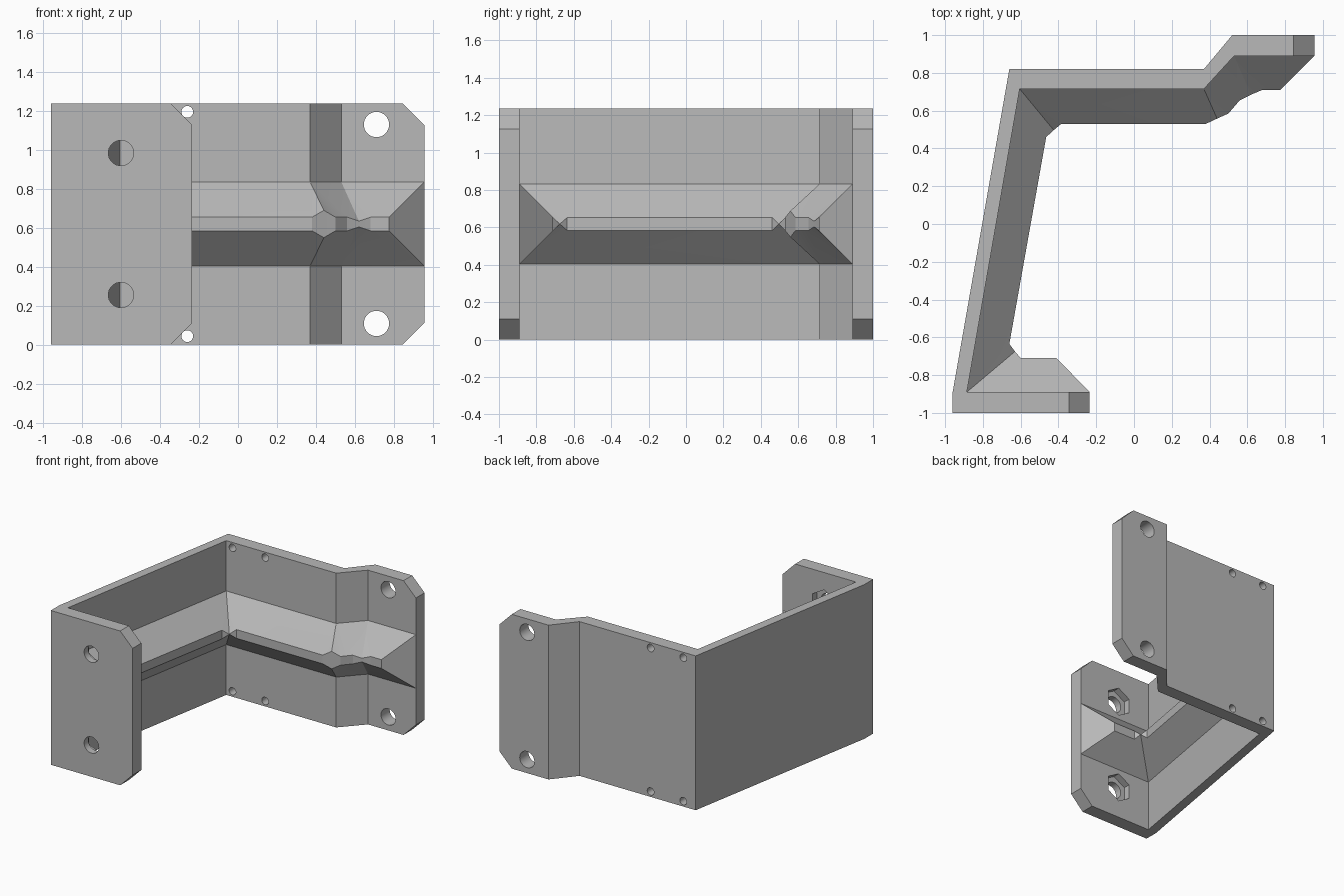
import bpy, bmesh, math
from mathutils import Matrix

if "Cube" in bpy.data.objects:
    bpy.data.objects.remove(bpy.data.objects["Cube"])

H = 1.237
MID = H / 2

grey = bpy.data.materials.new("plain grey")
grey.use_nodes = True
color = (0.48, 0.48, 0.48, 1)
grey.diffuse_color = color
grey.node_tree.nodes["Principled BSDF"].inputs["Base Color"].default_value = color


def finish(bm, name):
    bmesh.ops.remove_doubles(bm, verts=bm.verts, dist=1e-4)
    bmesh.ops.dissolve_degenerate(bm, dist=1e-5, edges=bm.edges)
    bmesh.ops.recalc_face_normals(bm, faces=bm.faces)
    mesh = bpy.data.meshes.new(name)
    bm.to_mesh(mesh)
    bm.free()
    mesh.materials.append(grey)
    obj = bpy.data.objects.new(name, mesh)
    bpy.context.collection.objects.link(obj)
    return obj


def combine(target, other, operation):
    mod = target.modifiers.new(operation, "BOOLEAN")
    mod.operation = operation
    mod.solver = "EXACT"
    mod.object = other
    bpy.context.view_layer.objects.active = target
    bpy.ops.object.modifier_apply(modifier=mod.name)
    bpy.data.objects.remove(other)


def drill(target, x, z, y0, y1, radius, sides):
    bm = bmesh.new()
    place = Matrix.Translation((x, (y0 + y1) / 2, z)) @ Matrix.Rotation(math.pi / 2, 4, "X")
    bmesh.ops.create_cone(bm, cap_ends=True, segments=sides, radius1=radius,
                          radius2=radius, depth=y1 - y0, matrix=place)
    combine(target, finish(bm, "hole_cutter"), "DIFFERENCE")


def clip_corner(target, x, z, y):
    bm = bmesh.new()
    side = 0.11 * math.sqrt(2)
    place = (Matrix.Translation((x, y, z)) @ Matrix.Rotation(math.pi / 4, 4, "Y")
             @ Matrix.Diagonal((side, 0.3, side, 1)))
    bmesh.ops.create_cube(bm, size=1, matrix=place)
    combine(target, finish(bm, "corner_cutter"), "DIFFERENCE")


# Folded wall with two mounting flanges
inner = [(0.955, 0.89), (0.53, 0.89), (0.37, 0.715),
         (-0.605, 0.715), (-0.885, -0.89), (-0.235, -0.89)]
outer = [(-0.235, -1), (-0.96, -1), (-0.96, -0.89), (-0.66, 0.82),
         (0.37, 0.82), (0.52, 1), (0.955, 1)]
bm = bmesh.new()
floor = bm.faces.new([bm.verts.new((x, y, 0)) for x, y in inner + outer])
top = bmesh.ops.extrude_face_region(bm, geom=[floor])["geom"]
bmesh.ops.translate(bm, vec=(0, 0, H), verts=[v for v in top if isinstance(v, bmesh.types.BMVert)])
bracket = finish(bm, "bracket")

# Tapered stiffening rib: inner wall corner, ridge point, ridge half width
W = 0.035
stations = [
    (0, (0.775, 0.71), W), (1, (0.68, 0.71), W), (1, (0.62, 0.685), 0.015),
    (1, (0.56, 0.655), W), (2, (0.50, 0.585), W), (2, (0.44, 0.558), 0.07),
    (2, (0.38, 0.53), W), (3, (-0.385, 0.53), W), (3, (-0.425, 0.497), 0),
    (3, (-0.465, 0.46), W), (4, (-0.66, -0.635), W), (4, (-0.63, -0.675), 0),
    (4, (-0.60, -0.71), W), (5, (-0.41, -0.71), W)]
bm = bmesh.new()
rings = []
for corner, ridge, half in stations:
    base = inner[corner]
    rings.append([bm.verts.new((*p, MID + dz)) for p, dz in
                  ((base, 0.215), (ridge, half), (ridge, -half), (base, -0.215))])
for a, b in zip(rings, rings[1:]):
    for i in range(4):
        j = (i + 1) % 4
        bm.faces.new((a[i], a[j], b[j], b[i]))
bm.faces.new(rings[0])
bm.faces.new(rings[-1])
combine(bracket, finish(bm, "rib"), "UNION")

# Clipped flange corners
for z in (0, H):
    clip_corner(bracket, -0.235, z, -1)
    clip_corner(bracket, 0.955, z, 1)

# Holes and nut pockets, mirrored about mid height
for s in (-1, 1):
    drill(bracket, -0.6, MID + s * 0.364, -1.1, -0.8, 0.065, 32)
    drill(bracket, -0.6, MID + s * 0.364, -0.945, -0.8, 0.115, 6)
    drill(bracket, 0.71, MID + s * 0.51, 0.8, 1.1, 0.065, 32)
    for x in (-0.55, -0.26):
        drill(bracket, x, MID + s * 0.575, 0.65, 0.9, 0.03, 24)

bpy.ops.object.select_all(action="DESELECT")
bracket.select_set(True)
bpy.context.view_layer.objects.active = bracket
bpy.ops.object.shade_smooth_by_angle(angle=math.radians(20))
